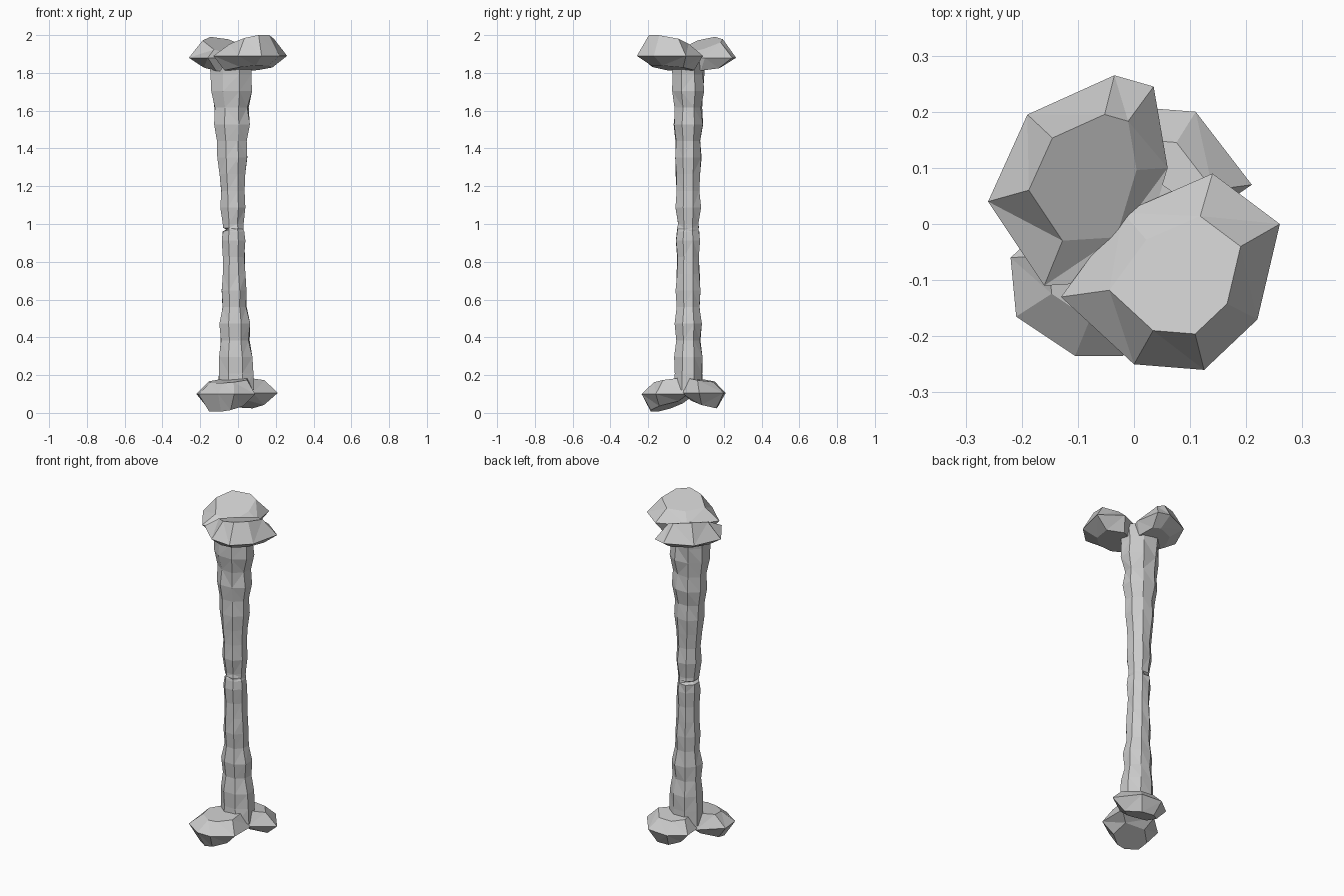
import bpy, bmesh, math, random
from mathutils import Vector

if "Cube" in bpy.data.objects:
    bpy.data.objects.remove(bpy.data.objects["Cube"])

random.seed(4)
SIDES = 8


def loft(name, rings):
    """Skin a stack of equal rings and close both ends."""
    bm = bmesh.new()
    rings = [[bm.verts.new(p) for p in ring] for ring in rings]
    n = len(rings[0])
    for lo, hi in zip(rings, rings[1:]):
        for i in range(n):
            j = (i + 1) % n
            bm.faces.new((lo[i], lo[j], hi[j], hi[i]))
    bm.faces.new(rings[0])
    bm.faces.new(rings[-1])
    bmesh.ops.triangulate(bm, faces=bm.faces[:])
    bmesh.ops.recalc_face_normals(bm, faces=bm.faces[:])
    mesh = bpy.data.meshes.new(name)
    bm.to_mesh(mesh)
    bm.free()
    obj = bpy.data.objects.new(name, mesh)
    bpy.context.collection.objects.link(obj)
    return obj


def knob(name, outline, middle, end, neck, slope=0.3):
    """Lump: full outline at the middle, shrunk toward the end and the neck.
    The end stands proudest away from the bone's axis; the neck leans into it."""
    pts = [Vector(p) for p in outline]
    c = sum(pts, Vector((0, 0))) / len(pts)
    out = c.normalized()
    sign = math.copysign(1, end - middle)
    rings = []
    for z, scale, tilt, pull in ((neck, 0.65, 0.15, 0.2), (middle, 1, 0, 0),
                                 (end, 0.6, slope, 0)):
        ring = []
        for p in pts:
            d = (p - c) * scale
            q = c * (1 - pull) + d
            ring.append((q.x, q.y, z + sign * tilt * d.dot(out)))
        rings.append(ring)
    return loft(name, rings)


# Shaft: wavy eight-sided rings, slim in the middle, flared to the ends
def shaft_ring(z, pinch):
    d = abs(z - 0.9)
    wave = 1.05 + 0.07 * math.sin(30 * z)
    hx = (0.057 + 0.06 * d ** 1.5) * wave
    hy = (0.06 + 0.03 * d * d) * wave
    ring = []
    for i in range(SIDES):
        a = math.tau * (i + 0.5) / SIDES
        r = random.uniform(0.97, 1.08)
        if pinch and 2 <= i <= 4:
            r = 0.7
        ring.append((-0.01 - 0.015 * z + hx * r * math.cos(a),
                     0.012 + hy * r * math.sin(a), z))
    return ring


# The pinched ring is a thin crack on the back left
CRACK = 0.97
heights = [0.12 + 0.088 * i for i in range(21)] + [CRACK - 0.01, CRACK, CRACK + 0.01]
bone = loft("bone", [shaft_ring(z, z == CRACK) for z in sorted(heights)])

# Two lumps at each end
knobs = [
    knob("top_front_knob",
         [(0.26, 0), (0.22, -0.17), (0.125, -0.26), (0, -0.25), (-0.13, -0.13),
          (-0.02, 0.02), (0.14, 0.09)], 1.89, 1.974, 1.825),
    knob("top_back_knob",
         [(-0.26, 0.04), (-0.19, 0.195), (-0.035, 0.265), (0.035, 0.245),
          (0.06, 0.1), (0, -0.1), (-0.16, -0.11)], 1.88, 1.95, 1.82, 0.45),
    knob("bottom_front_knob",
         [(-0.22, -0.06), (-0.21, -0.165), (-0.105, -0.235), (-0.02, -0.235),
          (0.09, -0.16), (0.09, 0.01), (-0.1, 0.05)], 0.1, 0.029, 0.17),
    knob("bottom_back_knob",
         [(0.21, 0.07), (0.11, 0.2), (-0.02, 0.21), (-0.11, 0.14), (-0.1, 0.01),
          (0.08, -0.02)], 0.105, 0.045, 0.175),
]

# Fuse everything into one solid bone
bpy.context.view_layer.objects.active = bone
for k in knobs:
    mod = bone.modifiers.new("join", 'BOOLEAN')
    mod.operation = 'UNION'
    mod.solver = 'EXACT'
    mod.object = k
    bpy.ops.object.modifier_apply(modifier=mod.name)
    bpy.data.objects.remove(k)
